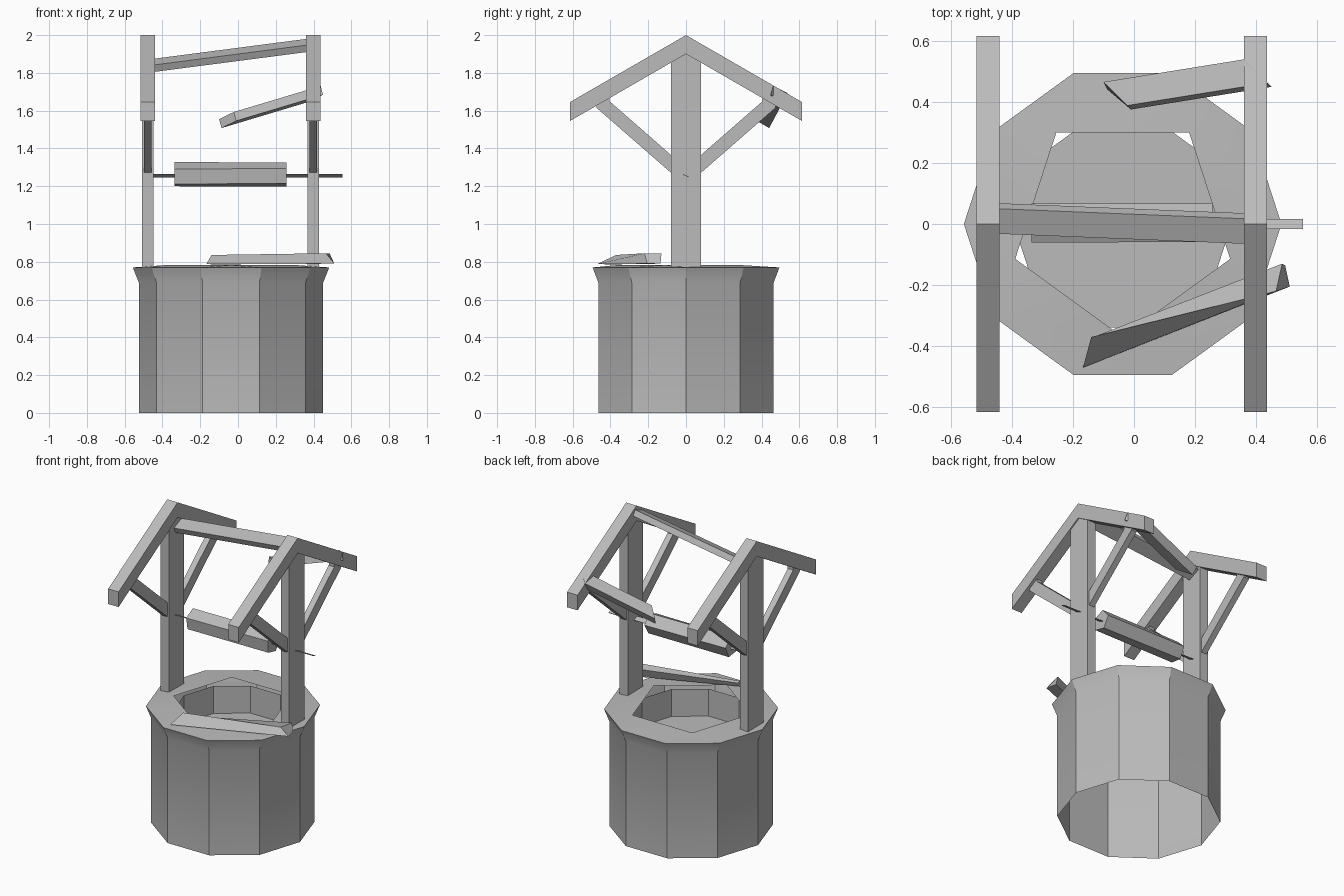
import bpy
from math import cos, sin, radians
from mathutils import Vector

old = bpy.data.objects.get("Cube")
if old:
    bpy.data.objects.remove(old, do_unlink=True)

grey = bpy.data.materials.new("plain_grey")
grey.use_nodes = True
colour = (0.5, 0.5, 0.5, 1)
grey.diffuse_color = colour
grey.node_tree.nodes["Principled BSDF"].inputs["Base Color"].default_value = colour

CX = -0.037  # shared middle of the shaft and the posts


def make(name, verts, faces):
    mesh = bpy.data.meshes.new(name)
    mesh.from_pydata([tuple(v) for v in verts], [], faces)
    mesh.materials.append(grey)
    obj = bpy.data.objects.new(name, mesh)
    bpy.context.collection.objects.link(obj)
    return obj


def loft(name, start, end):
    """Solid bar between two matching cross-sections."""
    n = len(start)
    faces = [(i, (i + 1) % n, (i + 1) % n + n, i + n) for i in range(n)]
    faces += [tuple(reversed(range(n))), tuple(range(n, 2 * n))]
    obj = make(name, list(start) + list(end), faces)
    # Turn all faces outward
    import bmesh
    bm = bmesh.new()
    bm.from_mesh(obj.data)
    bmesh.ops.recalc_face_normals(bm, faces=bm.faces)
    bm.to_mesh(obj.data)
    bm.free()
    return obj


def slab(name, outline, x0, x1):
    """Extrude a (y, z) outline along x."""
    return loft(name, [(x0, y, z) for y, z in outline], [(x1, y, z) for y, z in outline])


def ring(radius, z, sides, first=0):
    return [(CX + radius * cos(radians(first + 360 * i / sides)),
             radius * sin(radians(first + 360 * i / sides)), z) for i in range(sides)]


# Open ten-sided shaft with a flared lip and a five-sided mouth
N = 10
verts = ring(0.488, 0, N) + ring(0.488, 0.69, N) + ring(0.52, 0.77, N)
verts += ring(0.37, 0.782, 5, 54)
faces = []
for level in (0, N):
    for i in range(N):
        j = (i + 1) % N
        faces.append((level + i, level + j, level + N + j, level + N + i))
for k in range(5):
    a, b, c = [2 * N + (2 * k + 1 + s) % N for s in range(3)]
    p, q = 3 * N + k, 3 * N + (k + 1) % 5
    faces += [(a, b, p), (b, c, q, p)]
shaft = make("well_shaft", verts, faces)
bpy.context.view_layer.objects.active = shaft
shaft.select_set(True)
bpy.ops.object.shade_smooth_by_angle(angle=radians(30))

# Inner basin with a floor
verts = ring(0.357, 0.56, N) + ring(0.357, 0.74, N)
faces = [(i, i + N, (i + 1) % N + N, (i + 1) % N) for i in range(N)]
make("inner_basin", verts, faces + [tuple(range(N))])

# Posts, rafters and braces at both ends
for side, x in (("right", -0.478), ("left", 0.398)):
    post = [(-0.08, 0.77), (0.08, 0.77), (0.08, 1.9), (-0.08, 1.9)]
    slab(side + "_post", post, x - 0.03, x + 0.03)
    rafters = [(0, 2), (0.615, 1.645), (0.615, 1.545), (0, 1.9),
               (-0.615, 1.545), (-0.615, 1.645)]
    slab(side + "_rafters", rafters, x - 0.038, x + 0.038)
    for end, s in (("front", -1), ("back", 1)):
        brace = [(s * 0.07, 1.263), (s * 0.475, 1.616), (s * 0.475, 1.64),
                 (s * 0.405, 1.68), (s * 0.405, 1.65), (s * 0.07, 1.357)]
        slab(f"{side}_{end}_brace", brace, x - 0.02, x + 0.02)

# Sagging ridge board
ridge = [(0.05, 1.875), (0.068, 1.84), (-0.015, 1.805), (-0.032, 1.842)]
loft("ridge_board", [(-0.445, y, z) for y, z in ridge],
     [(0.37, y - 0.033, z + 0.106) for y, z in ridge])

# Broken roof board on the back slope
broken = [Vector(p) for p in ((-0.1, 0.465, 1.555), (-0.087, 0.44, 1.508),
                              (-0.01, 0.375, 1.546), (-0.022, 0.388, 1.593))]
loft("broken_roof_board", broken, [p + Vector((0.46, 0.074, 0.138)) for p in broken])

# Fallen board lying on the lip
loft("fallen_board",
     [(-0.167, -0.47, 0.788), (-0.14, -0.37, 0.836), (-0.12, -0.365, 0.82), (-0.13, -0.4, 0.786)],
     [(0.51, -0.205, 0.79), (0.465, -0.22, 0.845), (0.485, -0.13, 0.845), (0.495, -0.135, 0.79)])

# Five-sided rope drum, slightly twisted, on a flat spindle
def drum_section(turn):
    return [(0.068 * cos(radians(turn + 72 * i)), 1.26 + 0.068 * sin(radians(turn + 72 * i)))
            for i in range(5)]

loft("rope_drum", [(-0.335, y, z) for y, z in drum_section(10)],
     [(0.257, y, z) for y, z in drum_section(5)])
spindle = [(-0.016, 1.264), (0.017, 1.25), (0.016, 1.247), (-0.017, 1.261)]
slab("spindle", spindle, -0.45, 0.553)
